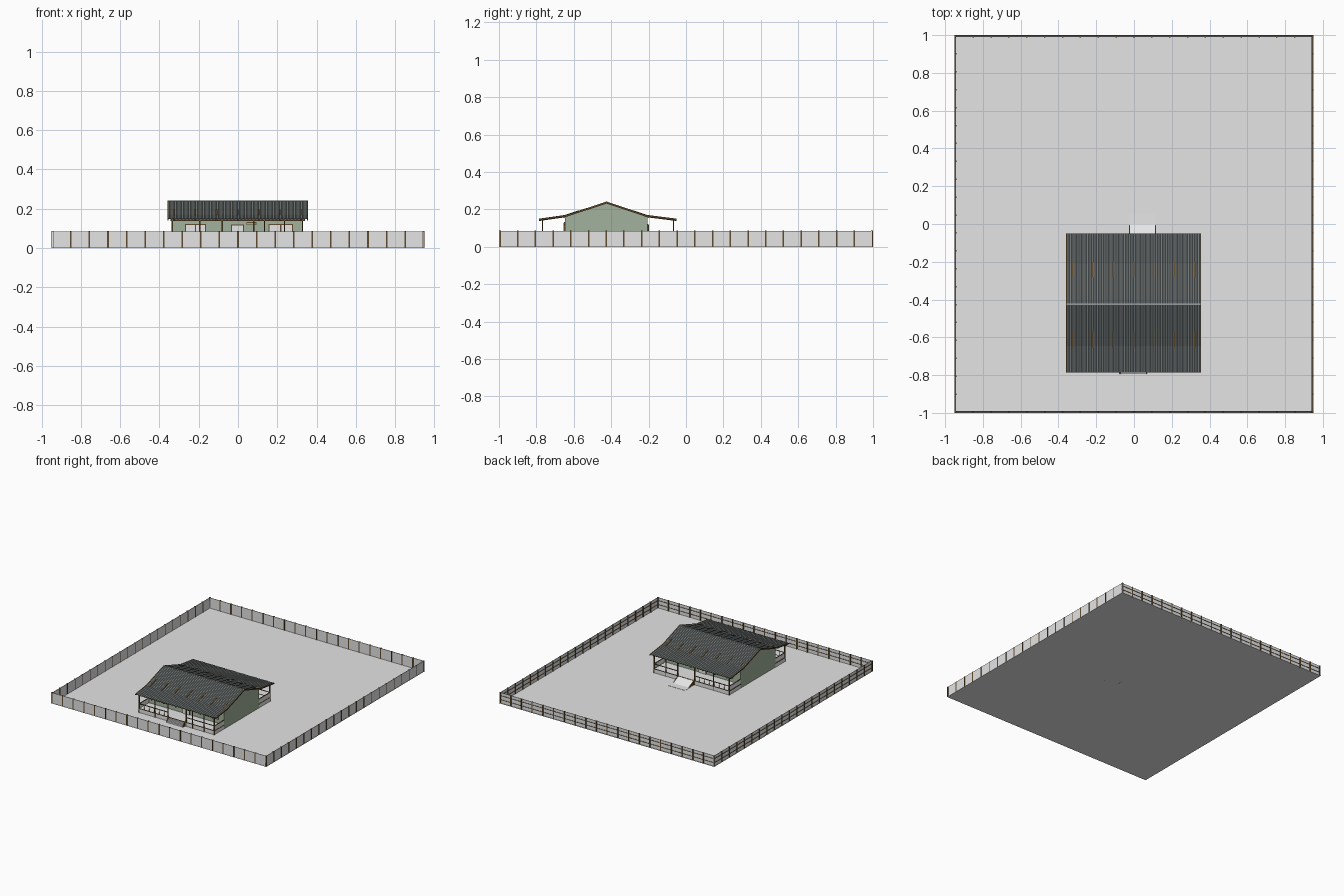
import bpy, bmesh, math
from mathutils import Vector

if "Cube" in bpy.data.objects:
    bpy.data.objects.remove(bpy.data.objects["Cube"])


def material(name, r, g, b):
    m = bpy.data.materials.new(name)
    m.use_nodes = True
    m.diffuse_color = (r, g, b, 1)
    m.node_tree.nodes["Principled BSDF"].inputs["Base Color"].default_value = (r, g, b, 1)
    return m


GREY = material("light grey concrete", 0.78, 0.78, 0.78)
PALE = material("pale step", 0.85, 0.85, 0.85)
BROWN = material("brown timber", 0.12, 0.072, 0.026)
GREEN = material("sage green wall", 0.36, 0.45, 0.34)
ROOF = material("charcoal roofing", 0.17, 0.19, 0.187)
CAP = material("grey ridge metal", 0.33, 0.35, 0.35)
WHITE = material("white paint", 0.9, 0.9, 0.9)


def finish(name, bm, mat):
    bmesh.ops.recalc_face_normals(bm, faces=bm.faces)
    mesh = bpy.data.meshes.new(name)
    bm.to_mesh(mesh)
    bm.free()
    mesh.materials.append(mat)
    ob = bpy.data.objects.new(name, mesh)
    bpy.context.collection.objects.link(ob)
    return ob


def boxes(name, spans, mat):
    """One object from boxes given as (x0, x1, y0, y1, z0, z1)."""
    bm = bmesh.new()
    for x0, x1, y0, y1, z0, z1 in spans:
        vs = bmesh.ops.create_cube(bm, size=1)["verts"]
        for v in vs:
            v.co = Vector((x0 + (v.co.x + .5) * (x1 - x0),
                           y0 + (v.co.y + .5) * (y1 - y0),
                           z0 + (v.co.z + .5) * (z1 - z0)))
    return finish(name, bm, mat)


def prism(name, profile, x_ranges, mat):
    """Extrude a (y, z) profile along x, once per range."""
    bm = bmesh.new()
    for x0, x1 in x_ranges:
        face = bm.faces.new([bm.verts.new((x0, y, z)) for y, z in profile])
        new = bmesh.ops.extrude_face_region(bm, geom=[face])["geom"]
        bmesh.ops.translate(bm, vec=(x1 - x0, 0, 0),
                            verts=[g for g in new if isinstance(g, bmesh.types.BMVert)])
    return finish(name, bm, mat)


def slab(a, b, low, high):
    """Profile of a sloping strip between two (y, z) points."""
    return [(a[0], a[1] + low), (b[0], b[1] + low), (b[0], b[1] + high), (a[0], a[1] + high)]


def corrugated(name, a, b):
    """Ribbed roofing sheet from point a to point b."""
    bm = bmesh.new()
    step = (ROOF_X1 - ROOF_X0) / (2 * RIBS)
    rows = [[bm.verts.new((ROOF_X0 + i * step, y, z + RIB_H * (i % 2))) for y, z in (a, b)]
            for i in range(2 * RIBS + 1)]
    for p, q in zip(rows, rows[1:]):
        bm.faces.new((p[0], q[0], q[1], p[1]))
    ob = finish(name, bm, ROOF)
    thick = ob.modifiers.new("thickness", 'SOLIDIFY')
    thick.thickness = 0.002
    thick.offset = 0
    return ob


ROOF_X0, ROOF_X1, RIBS, RIB_H = -0.358, 0.355, 40, 0.0035
WX0, WX1 = -0.335, 0.33
MID = -0.425
DECK = 0.035

# Ground slab
boxes("ground", [(-.95, .95, -1, 1, 0, .002)], GREY)

# Perimeter fence: panels, posts and rails
H, T = 0.085, 0.004
boxes("fence_panels_front_back", [(-.95, .95, y, y + T, 0, H) for y in (-.998, .99)], GREY)
boxes("fence_panels_sides", [(x, x + T, -1, 1, 0, H) for x in (-.946, .944)], GREY)
posts, rails = [], []
for y in (-.998, .99):
    for i in range(21):
        x = -.946 + i * 1.892 / 20
        posts.append((x - .004, x + .004, y - .002, y + .009, 0, H + .001))
    rails += [(-.95, .95, y + T, y + T + .003, z, z + .003) for z in (.028, .06)]
for x in (-.946, .944):
    for i in range(22):
        y = -.995 + i * 1.99 / 21
        posts.append((x - .004, x + T + .002, y - .004, y + .004, 0, H + .001))
    rails += [(x - .003, x, -1, 1, z, z + .003) for z in (.028, .06)]
boxes("fence_posts", posts, BROWN)
boxes("fence_rails", rails, BROWN)

# House body with gable ends
prism("house_walls", [(-.648, 0), (-.207, 0), (-.207, .158), (MID, .231), (-.648, .158)],
      [(WX0, WX1)], GREEN)

# Roof sheets, mirrored about the ridge line
ridge = (MID, .237)
slopes = {"front": ((-.655, .162), (-.645, .166), (-.785, .146), (-.57, .19)),
          "back": ((-.2, .162), (-.21, .166), (-.05, .146), (-.28, .19))}
for side, (eave, top, edge, stub) in slopes.items():
    corrugated(side + "_main_roof", eave, ridge)
    corrugated(side + "_verandah_roof", edge, top)
    ends = [(ROOF_X0 - .002, ROOF_X0 + .003), (ROOF_X1 - .004, ROOF_X1 + .001)]
    prism(side + "_barge_boards", slab(eave, ridge, -.006, .004), ends, BROWN)
    prism(side + "_verandah_barge_boards", slab(edge, top, -.005, .004), ends, BROWN)
    # Rafters whose tails show through the sheet
    lines = [(x - .004, x + .004) for x in [-.325 + i * .1077 for i in range(7)]]
    slope = (ridge[1] - eave[1]) / (ridge[0] - eave[0])
    tail = (stub[0], eave[1] + slope * (stub[0] - eave[0]))
    prism(side + "_rafter_tails", slab(eave, tail, -.008, .006), lines, BROWN)
    prism(side + "_verandah_rafters", slab(edge, top, -.008, -.002), lines, BROWN)
prism("ridge_cap", [(MID - .005, .2385), (MID, .24), (MID + .005, .2385), (MID + .005, .241),
                    (MID, .2425), (MID - .005, .241)], [(ROOF_X0, ROOF_X1)], CAP)

# Verandahs: deck, trim, posts, beam and balustrade on each side
post_xs = {"front": (-.335, -.195, -.08, .08, .135, .237, .328),
           "back": (-.335, -.195, -.03, .12, .225, .328)}
gaps = {"front": (-.08, .08), "back": (-.03, .12)}
for side, outer, wall in (("front", -.768, -.648), ("back", -.067, -.207)):
    y0, y1 = min(outer, wall), max(outer, wall)
    s = -1 if side == "front" else 1
    boxes(side + "_deck", [(WX0 - .002, WX1, y0, y1, 0, DECK)], GREY)
    trim = [(WX0 - .005, WX1 + .003, outer - .003, outer + .003, DECK - .003, DECK + .001)]
    trim += [(x - .003, x + .003, y0, y1, DECK - .003, DECK + .001) for x in (WX0 - .002, WX1)]
    boxes(side + "_deck_trim", trim, BROWN)
    boxes(side + "_verandah_posts",
          [(x - .003, x + .003, outer - .003, outer + .003, 0, .146) for x in post_xs[side]], BROWN)
    boxes(side + "_verandah_beam", [(WX0 - .01, WX1 + .01, outer - .003, outer + .003, .137, .145)], BROWN)
    g0, g1 = gaps[side]
    runs = [(WX0, g0), (g1, WX1)]
    handrail = [(a, b, outer - .003, outer + .003, .071, .075) for a, b in runs]
    handrail += [(x - .003, x + .003, y0, y1, .071, .075) for x in (WX0, WX1)]
    boxes(side + "_handrail", handrail, BROWN)
    infill = [(x - .001, x + .001, y0, y1, DECK, .071) for x in (WX0, WX1)]
    boxes(side + "_end_balustrade", infill, GREY)
    sticks = [x for x in [WX0 + i * .044 for i in range(16)] if not g0 < x < g1]
    boxes(side + "_balusters", [(x - .001, x + .001, outer - .001, outer + .001, DECK, .072)
                                for x in sticks], BROWN)
    # Windows and door as thin plates over brown frames
    openings = [(-.265, -.168, .07, .118), (.16, .275, .07, .118), (-.03, .025, DECK, .115)]
    f = .005
    frames = [(a - f, b + f, *sorted((wall, wall + s * .004)), c - f * (c > DECK), d + f)
              for a, b, c, d in openings]
    boxes(side + "_opening_frames", frames, BROWN)
    boxes(side + "_panes_and_door", [(a, b, *sorted((wall, wall + s * .006)), c, d)
                                     for a, b, c, d in openings], WHITE)
    boxes(side + "_mullions", [(x - .003, x + .003, *sorted((wall, wall + s * .008)), .07, .118)
                               for x in (-.2165, .2175)], BROWN)

# Small framed panel beside the front door
boxes("small_panel_frame", [(.043, .093, -.652, -.648, .116, .132)], BROWN)
boxes("small_panel", [(.047, .089, -.654, -.65, .12, .128)], GREEN)

# Front steps with timber strings
boxes("front_steps", [(-.072, .065, -.768 - .012 * i, -.765, 0, DECK - .011 * i)
                      for i in range(1, 3)], PALE)
prism("front_step_strings", [(-.765, 0), (-.794, 0), (-.794, .008), (-.768, DECK + .004), (-.765, DECK + .004)],
      [(-.077, -.072), (.065, .07)], BROWN)

# Back ramp and landing
prism("back_ramp", [(-.066, 0), (0, 0), (0, .004), (-.066, DECK)], [(-.022, .112)], PALE)
boxes("back_landing", [(-.03, .115, -.005, .055, 0, .004)], PALE)
prism("back_ramp_kerbs", [(-.066, 0), (-.006, 0), (-.006, .008), (-.066, DECK + .003)],
      [(-.026, -.022), (.112, .116)], BROWN)
